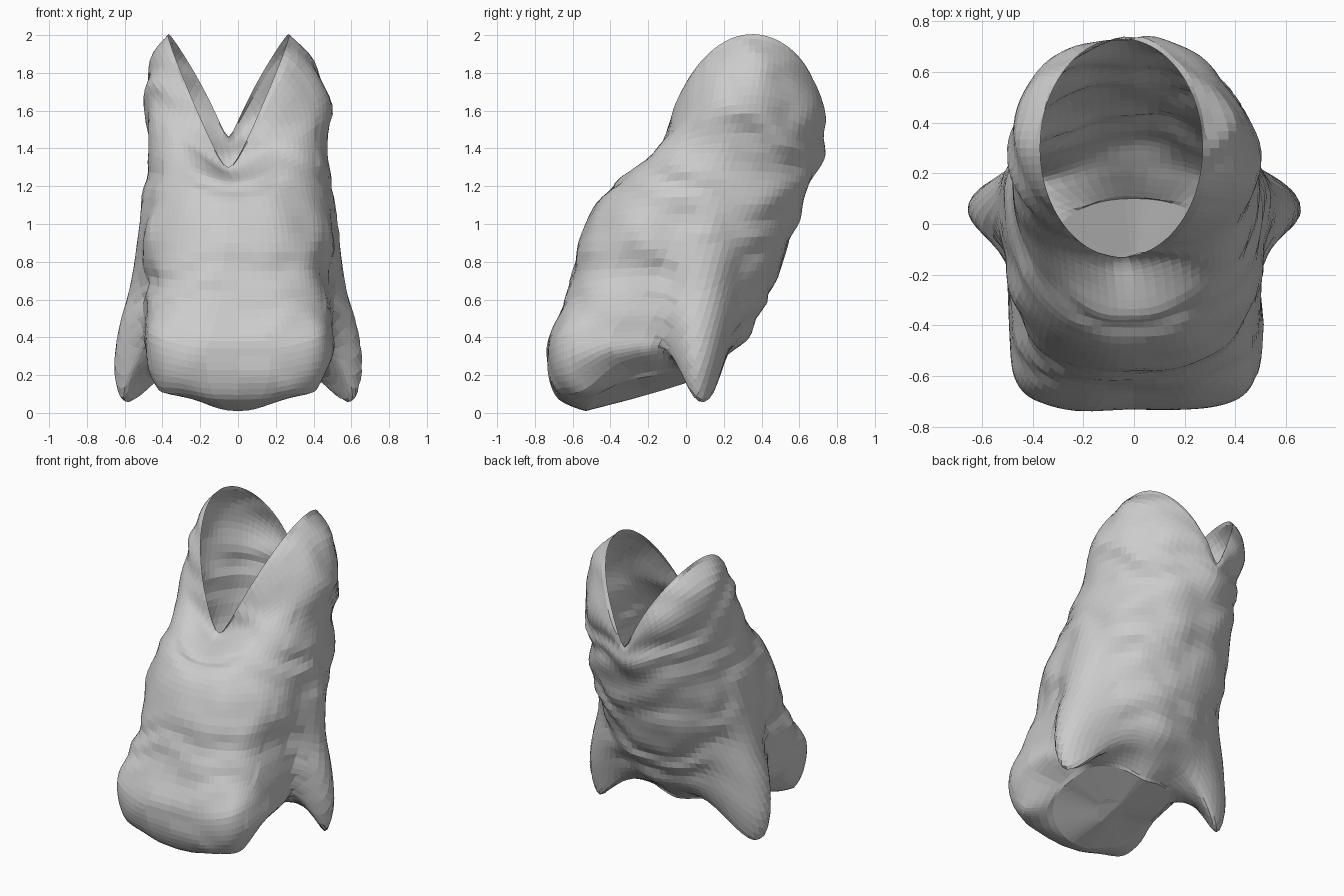
import bpy, bmesh, math
from mathutils import Vector, noise

if "Cube" in bpy.data.objects:
    bpy.data.objects.remove(bpy.data.objects["Cube"])

SEG = 84


def refine(rows):
    """Insert a smooth in-between row after each row."""
    out = []
    for i in range(len(rows) - 1):
        a, b, c, d = (rows[max(0, min(len(rows) - 1, i + k))] for k in (-1, 0, 1, 2))
        out.append(b)
        out.append([(9 * (q + r) - p - s) / 16 for p, q, r, s in zip(a, b, c, d)])
    return out + [rows[-1]]


def spow(v, p):
    return math.copysign(abs(v) ** p, v)


# Cloth rows from hem to collar: front y, front z, back y, back z, side z,
# half width, squareness, x shift, flap pull outwards, flap pull downwards
profile = [
    (-.53, .01, .10, .19, .19, .34, .75, 0, .03, 0),
    (-.67, .07, .19, .28, .30, .455, .52, 0, .12, .15),
    (-.725, .19, .26, .34, .37, .495, .43, 0, .18, .36),
    (-.735, .34, .34, .42, .46, .50, .43, 0, .205, .27),
    (-.68, .50, .42, .58, .58, .485, .55, 0, .175, .17),
    (-.61, .70, .49, .76, .73, .48, .68, 0, .11, .10),
    (-.56, .90, .56, .94, .92, .51, .78, 0, .03, .03),
    (-.50, 1.08, .62, 1.10, 1.10, .50, .86, 0, 0, 0),
    (-.41, 1.19, .67, 1.22, 1.28, .47, .92, -.01, 0, 0),
    (-.28, 1.245, .71, 1.32, 1.48, .475, .97, -.03, 0, 0),
    (-.18, 1.27, .73, 1.39, 1.68, .485, 1, -.045, 0, 0),
    (-.145, 1.285, .74, 1.43, 1.86, .43, 1, -.05, 0, 0),
    (-.13, 1.30, .73, 1.46, 2.0, .32, 1, -.05, 0, 0),
]
rows = refine(refine(profile))
last = len(rows) - 1

bm = bmesh.new()
rings, flap_verts = [], []
for k, (yf, zf, yb, zb, zs, w, p, sx, out, down) in enumerate(rows):
    ring = []
    for i in range(SEG):
        a = math.tau * i / SEG
        c, s = math.cos(a), math.sin(a)
        pe = p if s < 0 else max(p, .85)
        x, y = w * spow(c, pe), (yf + yb) / 2 + (yb - yf) / 2 * spow(s, pe)
        mean = (zf + zb) / 2
        soft = (math.sqrt(c * c + .015) - .122) / .885
        if s > 0:
            soft = soft ** (1 - .2 * s) if soft > 0 else 0
        z = mean + (zb - zf) / 2 * s + (zs - mean) * soft
        # drooping front corners on the hem
        if s < 0 and zf < .35:
            z -= .2 * abs(2 * c * s) * c * c * (1 - zf / .35) * min(1, k / 4)
        # side flaps pulled out into rounded hanging points
        d = (y - .085) / .15
        g = math.exp(-(abs(d) ** 2.8)) * min(1, abs(x) / .33) ** 2
        x += math.copysign(out * g, x)
        z -= down * g * math.exp(-.5 * d * d)
        # neckline fold on the chest
        if s < 0 and abs(x) < .26:
            e = z - 1.2 - 1.0 * x * x
            fade = 1 - (x / .26) ** 4
            y += fade * (.03 * math.exp(-((e + .02) / .03) ** 2) - .015 * math.exp(-((e - .04) / .03) ** 2))
        # cloth wrinkles running diagonally round the sides
        if 0 < k < last:
            calm = (1 if s > -.5 else .6) * (1 - .7 * g * (out > .02))
            wr = .009 * math.sin(19 * (z + .5 * y) + 5 * noise.noise(Vector((x * 3, y * 3, z * 3))))
            wr += .02 * noise.noise(Vector((x * 5, y * 5, z * 5)))
            x += wr * c * calm
            y += wr * s * calm
        x += sx * (1 - abs(c) * min(1, (last - k) / 10))
        v = bm.verts.new((x, y, max(z, 0)))
        if out * g > .02 and k > 0:
            flap_verts.append(v)
        ring.append(v)
    rings.append(ring)

# Skin between the rows
for lo, hi in zip(rings, rings[1:]):
    for i in range(SEG):
        j = (i + 1) % SEG
        bm.faces.new((lo[i], lo[j], hi[j], hi[i]))

# Closed underside, with the collar left open
inner = rings[0]
for t in (.35, .7):
    nxt = [bm.verts.new(v.co.lerp(Vector((0, -.2, .095)), t)) for v in rings[0]]
    for i in range(SEG):
        j = (i + 1) % SEG
        bm.faces.new((inner[j], inner[i], nxt[i], nxt[j]))
    inner = nxt
bm.faces.new(list(reversed(inner)))
bmesh.ops.triangulate(bm, faces=[f for f in bm.faces if len(f.verts) > 4])

# Even out the stretched cloth of the flaps
for _ in range(3):
    bmesh.ops.smooth_vert(bm, verts=flap_verts, factor=.5,
                          use_axis_x=True, use_axis_y=True, use_axis_z=True)

me = bpy.data.meshes.new("cloth_body")
bm.to_mesh(me)
bm.free()
body = bpy.data.objects.new("cloth_body", me)
bpy.context.collection.objects.link(body)
